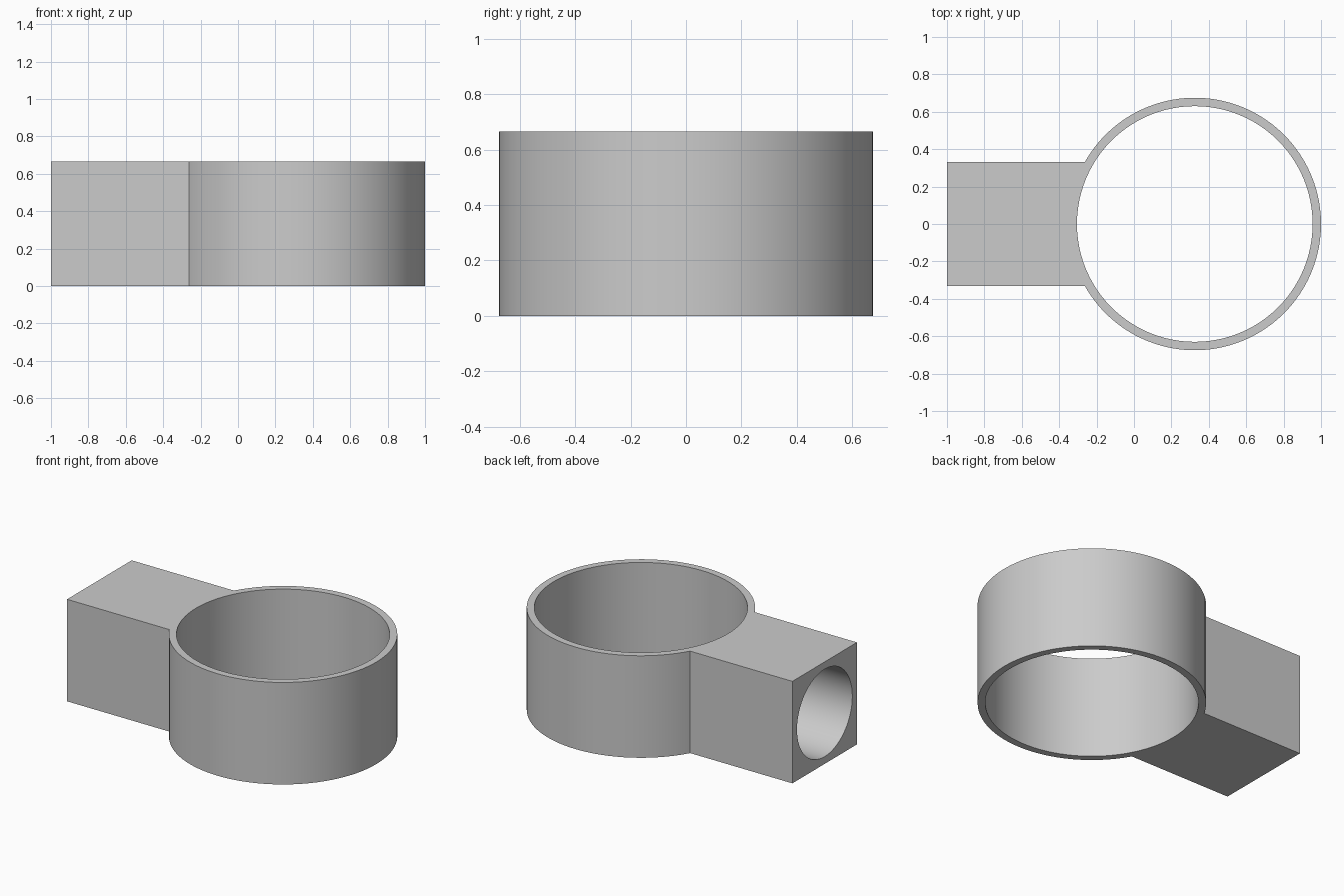
import bpy
import math

cube = bpy.data.objects.get("Cube")
if cube:
    bpy.data.objects.remove(cube, do_unlink=True)

HEIGHT = 0.665
RING_X = 0.325
OUTER_R, INNER_R = 0.675, 0.63
SOCKET_R = 0.285
MID = HEIGHT / 2

grey = bpy.data.materials.new("plain grey")
grey.use_nodes = True
grey.diffuse_color = (0.6, 0.6, 0.6, 1)
grey.node_tree.nodes["Principled BSDF"].inputs["Base Color"].default_value = (0.6, 0.6, 0.6, 1)


def finish(name):
    obj = bpy.context.object
    obj.name = name
    obj.data.materials.append(grey)
    bpy.ops.object.transform_apply(location=True, rotation=True, scale=True)
    return obj


def cylinder(name, radius, depth, location, sides=96, rotation=(0, 0, 0)):
    bpy.ops.mesh.primitive_cylinder_add(vertices=sides, radius=radius, depth=depth,
                                        location=location, rotation=rotation)
    return finish(name)


def combine(target, tool, operation):
    """Apply a boolean and discard its tool."""
    mod = target.modifiers.new(operation.title(), 'BOOLEAN')
    mod.operation, mod.object, mod.solver = operation, tool, 'EXACT'
    bpy.ops.object.select_all(action='DESELECT')
    target.select_set(True)
    bpy.context.view_layer.objects.active = target
    bpy.ops.object.modifier_apply(modifier=mod.name)
    bpy.data.objects.remove(tool, do_unlink=True)


# Square arm, running from its open end into the ring
arm_end = 0.0
bpy.ops.mesh.primitive_cube_add(size=1, location=((arm_end - 1) / 2, 0, MID))
bpy.context.object.scale = (arm_end + 1, HEIGHT, HEIGHT)
bracket = finish("ring_bracket")

# Round socket along the arm, closed off by the ring wall
socket = cylinder("socket_cutter", SOCKET_R, 3, (0, 0, MID), 64, (0, math.pi / 2, 0))
combine(bracket, socket, 'DIFFERENCE')

# Ring: solid drum joined to the arm, then bored through
drum = cylinder("ring_drum", OUTER_R, HEIGHT, (RING_X, 0, MID))
combine(bracket, drum, 'UNION')
bore = cylinder("bore_cutter", INNER_R, HEIGHT * 2, (RING_X, 0, MID))
combine(bracket, bore, 'DIFFERENCE')

bpy.ops.object.shade_smooth_by_angle(angle=math.radians(25))
